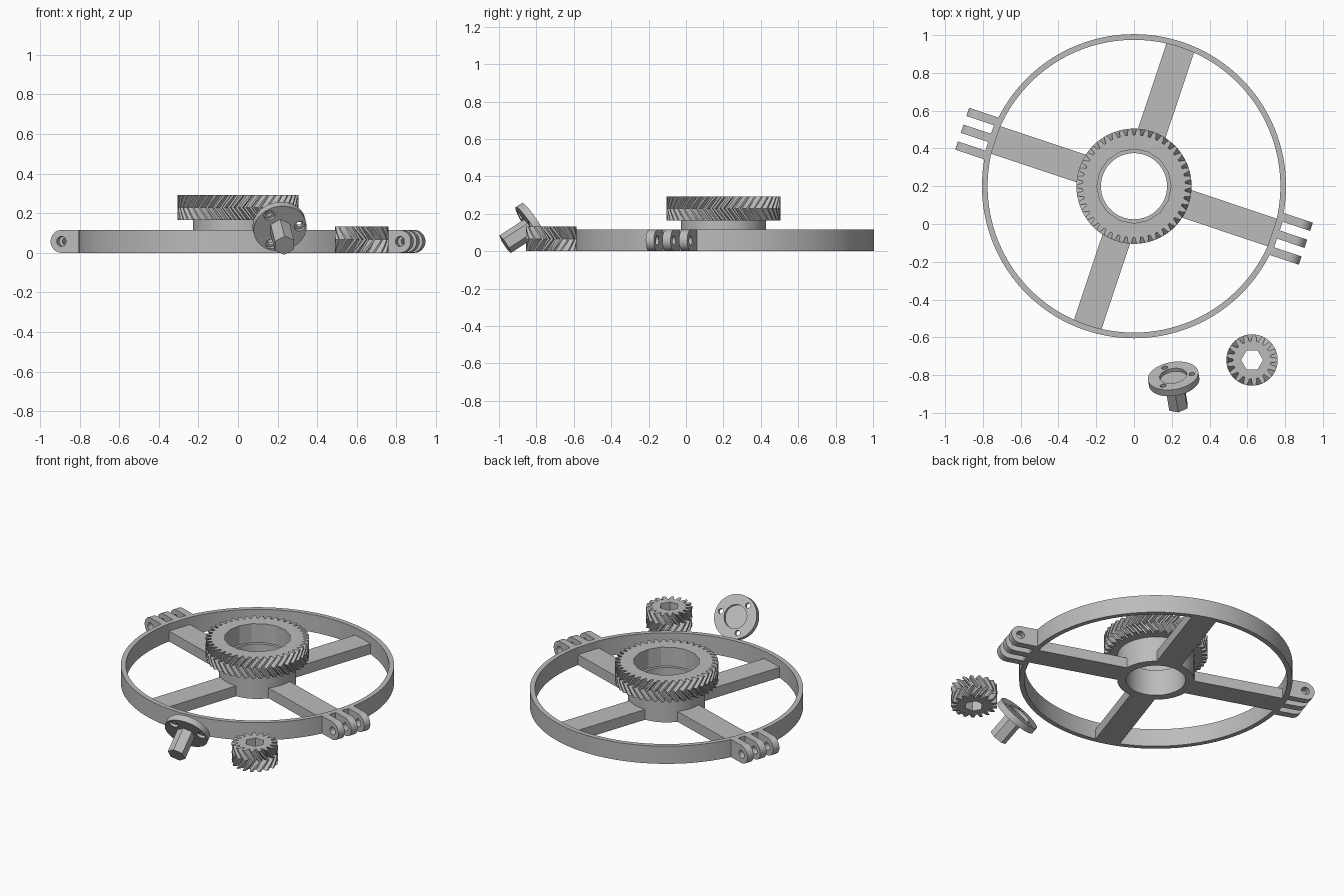
import bpy, bmesh, math
from mathutils import Matrix, Vector

if "Cube" in bpy.data.objects:
    bpy.data.objects.remove(bpy.data.objects["Cube"])

grey = bpy.data.materials.new("light grey plastic")
grey.diffuse_color = (0.5, 0.5, 0.5, 1)
grey.use_nodes = True
grey.node_tree.nodes["Principled BSDF"].inputs["Base Color"].default_value = grey.diffuse_color
CX, CY = 0.0, 0.2                  # wheel centre
TILT = math.radians(-18.5)         # wheel rotation
WHEEL = Matrix.Translation((CX, CY, 0))


def finish(name, bm, matrix):
    bmesh.ops.recalc_face_normals(bm, faces=bm.faces)
    mesh = bpy.data.meshes.new(name)
    bm.to_mesh(mesh)
    bm.free()
    mesh.transform(matrix)
    mesh.materials.append(grey)
    ob = bpy.data.objects.new(name, mesh)
    bpy.context.collection.objects.link(ob)
    return ob


def stack(name, points, levels, matrix=Matrix()):
    """Solid from one outline repeated at (z, twist) levels."""
    bm = bmesh.new()
    rows = []
    for z, twist in levels:
        rot = Matrix.Rotation(twist, 3, 'Z')
        rows.append([bm.verts.new(rot @ Vector((x, y, z))) for x, y in points])
    n = len(points)
    for a, b in zip(rows, rows[1:]):
        for i in range(n):
            bm.faces.new((a[i], a[(i + 1) % n], b[(i + 1) % n], b[i]))
    bm.faces.new(rows[0][::-1])
    bm.faces.new(rows[-1])
    return finish(name, bm, matrix)


def circle(r, n, start=0.0):
    return [(r * math.cos(start + math.tau * i / n), r * math.sin(start + math.tau * i / n))
            for i in range(n)]


def prism(name, points, z0, z1, matrix=Matrix()):
    return stack(name, points, [(z0, 0), (z1, 0)], matrix)


def tube(name, r_in, r_out, z0, z1, n, matrix):
    bm = bmesh.new()
    loops = [[bm.verts.new((x, y, z)) for x, y in circle(r, n)]
             for r, z in ((r_in, z0), (r_out, z0), (r_out, z1), (r_in, z1))]
    for a, b in zip(loops, loops[1:] + loops[:1]):
        for i in range(n):
            bm.faces.new((a[i], a[(i + 1) % n], b[(i + 1) % n], b[i]))
    return finish(name, bm, matrix)


def cut(ob, cutters, op='DIFFERENCE'):
    for c in cutters:
        mod = ob.modifiers.new("cut", 'BOOLEAN')
        mod.operation, mod.object, mod.solver = op, c, 'EXACT'
    bpy.context.view_layer.update()
    deps = bpy.context.evaluated_depsgraph_get()
    mesh = bpy.data.meshes.new_from_object(ob.evaluated_get(deps))
    ob.modifiers.clear()
    ob.data = mesh
    for c in cutters:
        bpy.data.objects.remove(c)


def box(name, x0, x1, y0, y1, z0, z1, matrix):
    return prism(name, [(x0, y0), (x1, y0), (x1, y1), (x0, y1)], z0, z1, matrix)


def herringbone(name, teeth, r_root, r_tip, z0, z1, twist, matrix):
    pts = []
    for i in range(teeth):
        for f, r in ((-0.36, r_root), (-0.27, (r_root + r_tip) / 2 + 0.003), (-0.13, r_tip),
                     (0.13, r_tip), (0.27, (r_root + r_tip) / 2 + 0.003), (0.36, r_root)):
            a = math.tau * (i + f) / teeth
            pts.append((r * math.cos(a), r * math.sin(a)))
    levels = [(z0 + (z1 - z0) * k / 8, twist * (1 - abs(k - 4) / 4)) for k in range(9)]
    return stack(name, pts, levels, matrix)


# Wheel rim, hub and spokes
tube("rim", 0.775, 0.805, 0, 0.115, 128, WHEEL)
tube("hub", 0.175, 0.227, 0, 0.17, 96, WHEEL)
for k in range(4):
    m = WHEEL @ Matrix.Rotation(TILT + k * math.pi / 2, 4, 'Z')
    box("spoke", 0.2, 0.785, -0.077, 0.077, 0, 0.067, m)

# Hinge brackets on two opposite sides: base plate plus three drilled lugs
for side in range(2):
    m = WHEEL @ Matrix.Rotation(TILT + side * math.pi, 4, 'Z')
    box("hinge_base", 0.772, 0.806, -0.117, 0.117, 0, 0.115, m)
    for k in (-1, 0, 1):
        upright = m @ Matrix.Translation((0, 0.094 * k, 0)) @ Matrix.Rotation(math.pi / 2, 4, 'X')
        arc = [(0.902 + 0.0575 * math.cos(a), 0.0575 + 0.0575 * math.sin(a))
               for a in (math.pi * (i / 16 - 0.5) for i in range(17))]
        lug = prism("hinge_lug", [(0.79, 0)] + arc + [(0.79, 0.115)], -0.023, 0.023, upright)
        hole = prism("lug_cutter", [(0.902 + x, 0.0575 + y) for x, y in circle(0.025, 24)],
                     -0.1, 0.1, upright)
        cut(lug, [hole])

# Large herringbone gear with a faceted bore
gear = herringbone("large_gear", 42, 0.272, 0.305, 0.165, 0.293, -0.17, WHEEL)
cut(gear, [prism("bore_cutter", circle(0.196, 16), 0.1, 0.4, WHEEL)])

# Small loose gear with a hexagonal bore
PINION = Matrix.Translation((0.625, -0.72, 0))
pinion = herringbone("small_gear", 17, 0.1, 0.136, 0, 0.132, 0.4, PINION)
cut(pinion, [prism("hex_cutter", circle(0.058, 6), -0.1, 0.3, PINION)])

# Tilted flange with hexagonal shaft, recess and screw holes
axis = Vector((0.14, -0.83, -0.54)).normalized()
up = axis.cross(Vector((1, 0, 0))).normalized()
right = up.cross(axis)
FLANGE = Matrix.Translation((0.21, -0.82, 0.133)) @ Matrix((right, up, axis)).transposed().to_4x4()
flange = prism("flange", circle(0.135, 64), -0.02, 0.02, FLANGE)
cutters = [prism("recess_cutter", circle(0.072, 48), -0.1, 0.0, FLANGE)]
for k in range(3):
    a = math.radians(3 + 120 * k)
    m = FLANGE @ Matrix.Translation((0.1 * math.cos(a), 0.1 * math.sin(a), 0))
    cutters += [prism("hole_cutter", circle(0.016, 20), -0.1, 0.1, m),
                prism("head_cutter", circle(0.028, 24), 0.003, 0.1, m)]
cut(flange, cutters)
prism("hex_shaft", circle(0.056, 6, math.pi / 6), 0.012, 0.177, FLANGE)

# Smooth the round surfaces, keep real edges sharp
bpy.ops.object.select_all(action='DESELECT')
for ob in bpy.context.scene.objects:
    ob.select_set(True)
    bpy.context.view_layer.objects.active = ob
bpy.ops.object.shade_smooth_by_angle(angle=math.radians(20))
